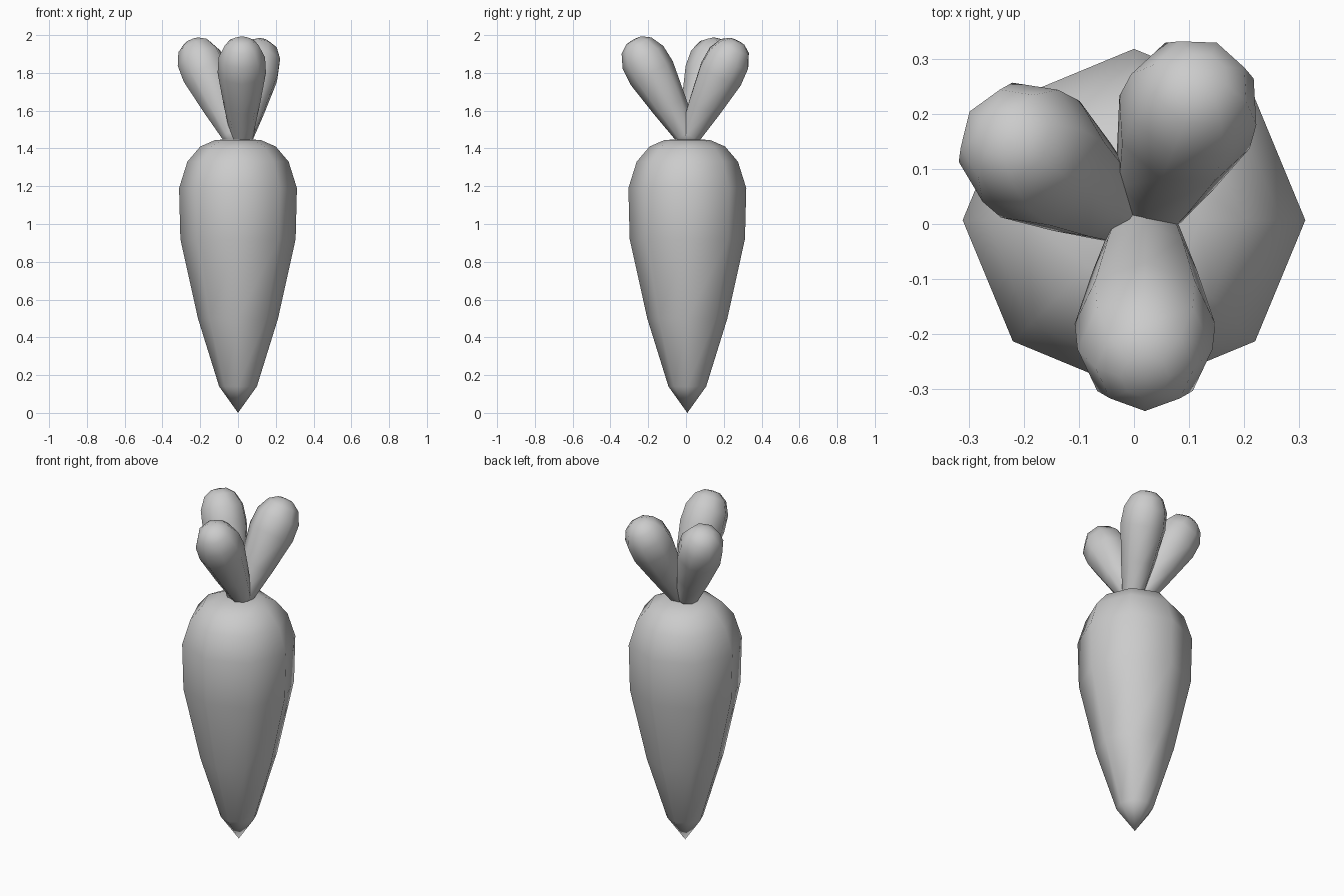
import bpy, bmesh
from math import cos, sin, pi, radians
from mathutils import Matrix, Vector

if "Cube" in bpy.data.objects:
    bpy.data.objects.remove(bpy.data.objects["Cube"])


def lathe(name, profile, sides, matrix):
    """Revolve (radius, height) pairs about z; radius 0 makes a pole."""
    bm = bmesh.new()
    rings = []
    for r, z in profile:
        if r == 0:
            rings.append([bm.verts.new((0, 0, z))])
        else:
            rings.append([bm.verts.new((r * cos(2 * pi * i / sides),
                                        r * sin(2 * pi * i / sides), z))
                          for i in range(sides)])
    for a, b in zip(rings, rings[1:]):
        for i in range(sides):
            j = (i + 1) % sides
            quad = [a[i % len(a)], a[j % len(a)], b[j % len(b)], b[i % len(b)]]
            bm.faces.new(list(dict.fromkeys(quad)))
    for ring in (rings[0], rings[-1]):
        if len(ring) > 1:
            bm.faces.new(ring)
    bm.transform(matrix)
    bmesh.ops.recalc_face_normals(bm, faces=bm.faces[:])
    for f in bm.faces:
        f.smooth = True
    me = bpy.data.meshes.new(name)
    bm.to_mesh(me)
    bm.free()
    ob = bpy.data.objects.new(name, me)
    bpy.context.collection.objects.link(ob)
    return ob


# Tapered eight-sided root
root_profile = [(0, 0), (0.1, 0.14), (0.212, 0.5), (0.305, 0.92), (0.312, 1.19),
                (0.268, 1.33), (0.2, 1.41), (0.12, 1.445), (0, 1.45)]
lathe("carrot_root", root_profile, 8, Matrix.Translation((0, 0.007, 0)))

# Three club-shaped leaves leaning outwards
leaf_profile = [(0.05, -0.03), (0.062, 0.03), (0.095, 0.2), (0.128, 0.4),
                (0.123, 0.495), (0.09, 0.565), (0.045, 0.597), (0, 0.602)]
leaves = [("leaf_front", (0.02, 0.012), 270, 29, 1.0),
          ("leaf_back_right", (0.022, 0.012), 68, 28.5, 0.98),
          ("leaf_back_left", (-0.018, 0.015), 146, 28, 0.98)]
for name, (x, y), azimuth, tilt, length in leaves:
    m = (Matrix.Translation((x, y, 1.45))
         @ Matrix.Rotation(radians(azimuth), 4, 'Z')
         @ Matrix.Rotation(radians(tilt), 4, 'Y')
         @ Matrix.Scale(length, 4, Vector((0, 0, 1))))
    lathe(name, leaf_profile, 8, m)
